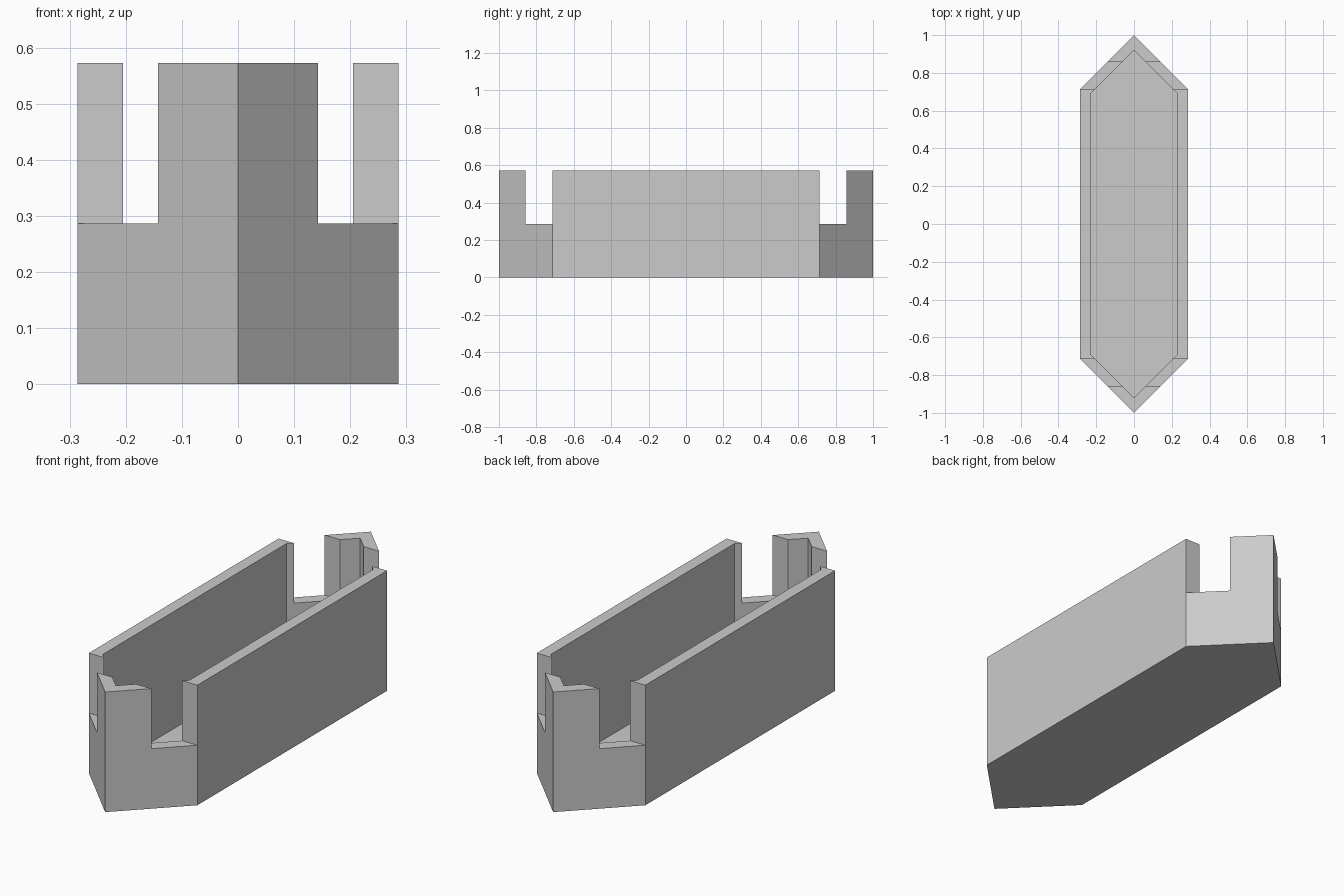
import bpy
import bmesh

cube = bpy.data.objects.get("Cube")
if cube:
    bpy.data.objects.remove(cube, do_unlink=True)

HALF_W, HALF_L, HEIGHT = 0.286, 1.0, 0.572
WALL, FLOOR = 0.057, 0.014
SHOULDER = HALF_L - HALF_W          # where the pointed ends begin
SHELF = HEIGHT / 2                  # bottom of the notches
POST = HALF_L - HALF_W / 2          # inner face of the end posts

grey = bpy.data.materials.new("plain grey")
grey.use_nodes = True
colour = (0.6, 0.6, 0.6, 1)
grey.diffuse_color = colour
grey.node_tree.nodes["Principled BSDF"].inputs["Base Color"].default_value = colour


def prism(name, outline, low, high):
    """Extrude a flat outline upwards from low to high."""
    bm = bmesh.new()
    base = bm.faces.new([bm.verts.new((x, y, low)) for x, y in outline])
    top = bmesh.ops.extrude_face_region(bm, geom=[base])["geom"]
    moved = [v for v in top if isinstance(v, bmesh.types.BMVert)]
    bmesh.ops.translate(bm, verts=moved, vec=(0, 0, high - low))
    bmesh.ops.recalc_face_normals(bm, faces=bm.faces)
    mesh = bpy.data.meshes.new(name)
    bm.to_mesh(mesh)
    bm.free()
    mesh.materials.append(grey)
    obj = bpy.data.objects.new(name, mesh)
    bpy.context.collection.objects.link(obj)
    return obj


def pointed(half_w, tip):
    """Long hexagon with 45 degree pointed ends."""
    s = tip - half_w
    return [(half_w, -s), (half_w, s), (0, tip), (-half_w, s), (-half_w, -s), (0, -tip)]


def cut(target, cutter):
    mod = target.modifiers.new("cut", "BOOLEAN")
    mod.operation = "DIFFERENCE"
    mod.solver = "EXACT"
    mod.object = cutter
    bpy.context.view_layer.objects.active = target
    bpy.ops.object.modifier_apply(modifier=mod.name)
    bpy.data.objects.remove(cutter, do_unlink=True)


# Open tray with a thin floor and even walls
tray = prism("tray", pointed(HALF_W, HALF_L), 0, HEIGHT)
inner = pointed(HALF_W - WALL, HALF_L - WALL * 2 ** 0.5)
cut(tray, prism("cavity", inner, FLOOR, HEIGHT + 0.2))

# Notches between the side walls and the end posts
for end in (-1, 1):
    a, b = end * SHOULDER, end * POST
    slot = [(-0.5, a), (0.5, a), (0.5, b), (-0.5, b)]
    cut(tray, prism("notch", slot, SHELF, HEIGHT + 0.2))
